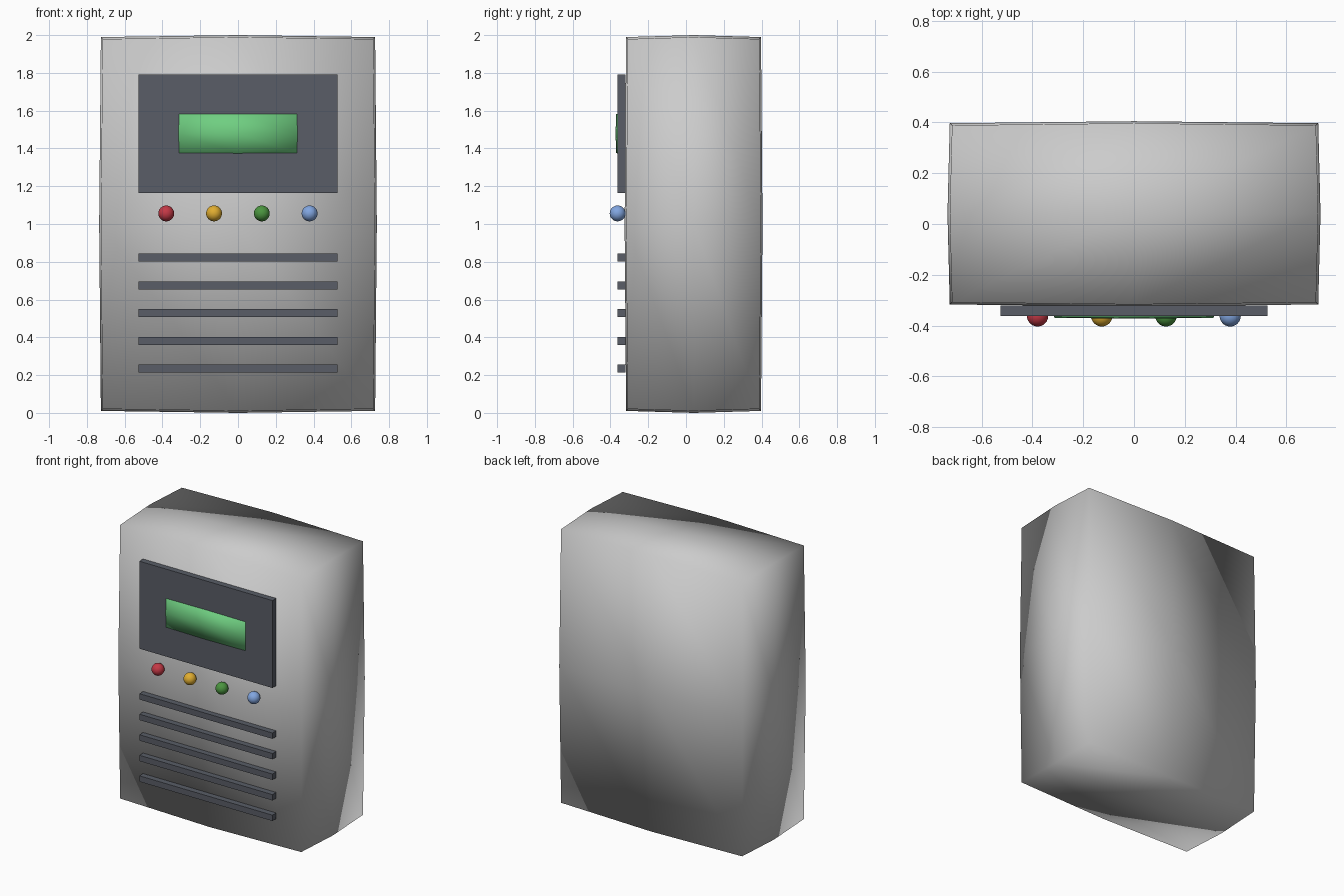
import bpy, bmesh
from mathutils import Vector

if "Cube" in bpy.data.objects:
    bpy.data.objects.remove(bpy.data.objects["Cube"])


def material(name, rgb):
    m = bpy.data.materials.new(name)
    m.diffuse_color = (*rgb, 1)
    m.use_nodes = True
    m.node_tree.nodes["Principled BSDF"].inputs["Base Color"].default_value = m.diffuse_color
    return m


def finish(bm, name, loc, mat=None, smooth=False):
    me = bpy.data.meshes.new(name)
    for f in bm.faces:
        f.smooth = smooth
    bm.to_mesh(me)
    bm.free()
    ob = bpy.data.objects.new(name, me)
    ob.location = loc
    bpy.context.collection.objects.link(ob)
    if mat:
        me.materials.append(mat)
    return ob


def box(name, loc, half, mat=None, bulge=None):
    """Box; with bulge, each side is split 2x2 and its middle pushed outward."""
    bm = bmesh.new()
    bmesh.ops.create_cube(bm, size=2)
    if bulge:
        bmesh.ops.subdivide_edges(bm, edges=bm.edges[:], cuts=1, use_grid_fill=True)
    for v in bm.verts:
        c = v.co.copy()
        zeros = sum(abs(k) < 0.5 for k in c)
        for i in range(3):
            push = bulge[i] * zeros / 2 if bulge else 0
            v.co[i] = c[i] * (half[i] + push)
    return finish(bm, name, loc, mat, smooth=bool(bulge))


dark = material("dark_trim", (0.10, 0.11, 0.135))
green = material("screen_green", (0.16, 0.62, 0.22))

# Softly bulged housing
box("housing", (0, 0.04, 1.0), (0.717, 0.349, 0.979), bulge=(0.018, 0.016, 0.021))

# Display panel and screen
box("display_panel", (0, -0.342, 1.478), (0.527, 0.021, 0.313), dark)
box("screen", (0, -0.347, 1.479), (0.312, 0.02, 0.102), green, bulge=(0.004, 0.006, 0.004))

# Row of coloured buttons
colours = {"red": (0.55, 0.04, 0.06), "yellow": (0.75, 0.42, 0.03),
           "green": (0.07, 0.30, 0.05), "blue": (0.22, 0.38, 0.75)}
for i, (name, rgb) in enumerate(colours.items()):
    bm = bmesh.new()
    bmesh.ops.create_uvsphere(bm, u_segments=24, v_segments=16, radius=0.042)
    finish(bm, name + "_button", (-0.38 + i * 0.253, -0.362, 1.056),
           material(name, rgb), smooth=True)

# Speaker grille bars
for i in range(5):
    box(f"grille_bar_{i + 1}", (0, -0.342, 0.822 - i * 0.147), (0.527, 0.021, 0.021), dark)
